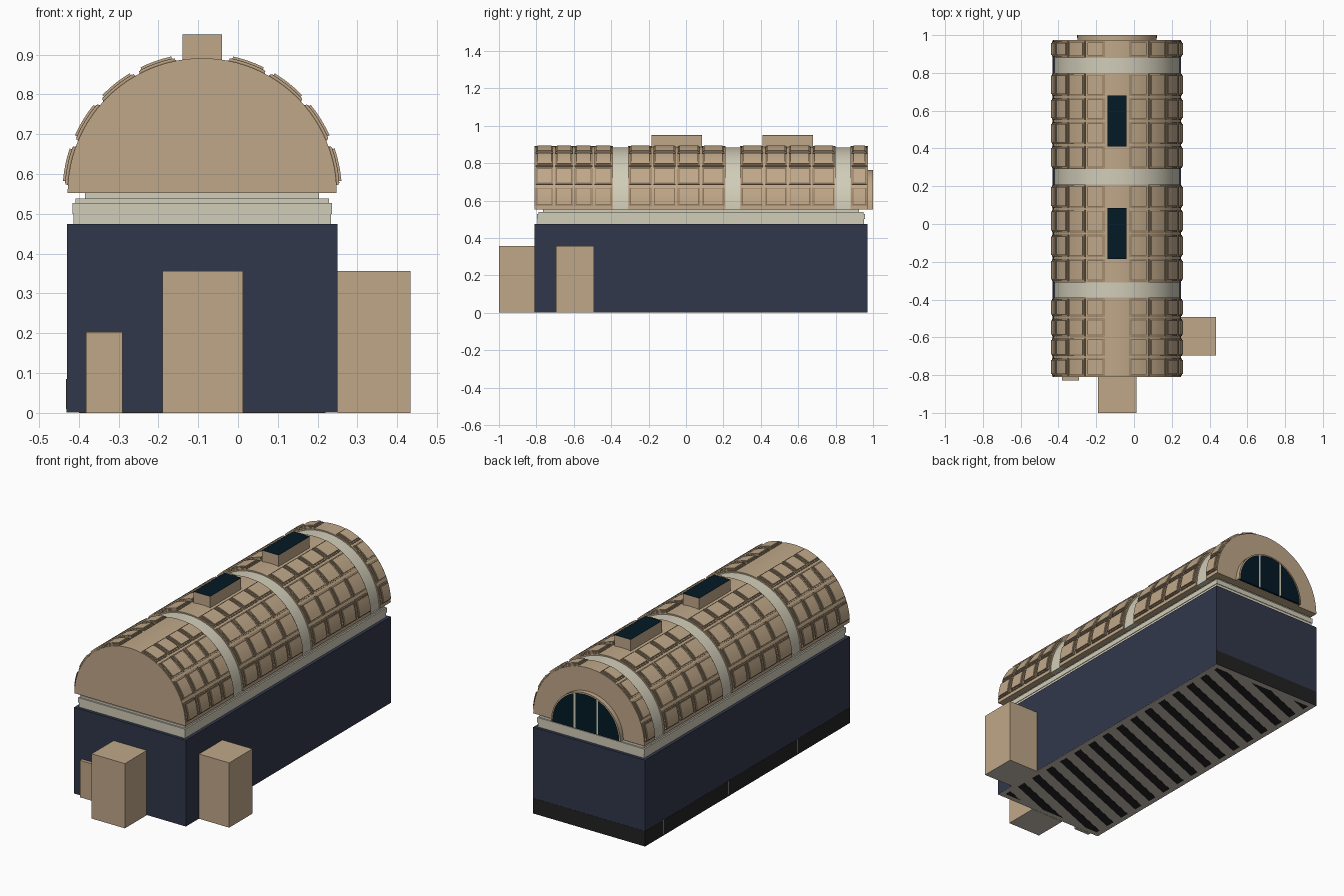
import bpy, bmesh, math

if "Cube" in bpy.data.objects:
    bpy.data.objects.remove(bpy.data.objects["Cube"])

CX, CZ = -0.09, 0.553            # vault axis
X0, X1, Y0, Y1 = -0.43, 0.25, -0.81, 0.97


def material(name, rgb):
    m = bpy.data.materials.new(name)
    m.diffuse_color = (*rgb, 1)
    m.use_nodes = True
    m.node_tree.nodes["Principled BSDF"].inputs["Base Color"].default_value = m.diffuse_color
    return m


TAN = material("tan stone", (0.525, 0.39, 0.25))
BROWN = material("coffer brown", (0.25, 0.17, 0.10))
NAVY = material("navy wall", (0.031, 0.039, 0.071))
CREAM = material("cream trim", (0.64, 0.61, 0.485))
GLASS = material("dark glass", (0.001, 0.010, 0.018))
BLACK = material("black base", (0.017, 0.016, 0.016))
GREY = material("grey floor", (0.58, 0.53, 0.45))


def finish(name, bm, mat):
    bmesh.ops.recalc_face_normals(bm, faces=bm.faces)
    me = bpy.data.meshes.new(name)
    bm.to_mesh(me)
    bm.free()
    me.materials.append(mat)
    me.shade_smooth()
    me.set_sharp_from_angle(angle=math.radians(25))
    ob = bpy.data.objects.new(name, me)
    bpy.context.scene.collection.objects.link(ob)
    return ob


def prism(bm, profile, offset):
    """Extrude a closed 3D outline by an offset."""
    a = [bm.verts.new(p) for p in profile]
    b = [bm.verts.new([p[i] + offset[i] for i in range(3)]) for p in profile]
    bm.faces.new(a)
    bm.faces.new(b)
    n = len(a)
    for i in range(n):
        bm.faces.new((a[i], a[(i + 1) % n], b[(i + 1) % n], b[i]))


def box(name, x0, x1, y0, y1, z0, z1, mat):
    bm = bmesh.new()
    prism(bm, [(x0, y0, z0), (x1, y0, z0), (x1, y1, z0), (x0, y1, z0)], (0, 0, z1 - z0))
    return finish(name, bm, mat)


def arc(r, a0, a1, y, n):
    out = []
    for i in range(n + 1):
        t = math.radians(a0 + (a1 - a0) * i / n)
        out.append((CX + r * math.cos(t), y, CZ + r * math.sin(t)))
    return out


def half_disc(name, r, y0, y1, mat):
    bm = bmesh.new()
    prism(bm, arc(r, 0, 180, y0, 48), (0, y1 - y0, 0))
    return finish(name, bm, mat)


def curved_plate(bm, r0, r1, a0, a1, y0, y1):
    prism(bm, arc(r1, a0, a1, y0, 4) + arc(r0, a0, a1, y0, 4)[::-1], (0, y1 - y0, 0))


# Hall body and floor
box("hall_walls", X0, X1, Y0, Y1, 0.002, 0.475, NAVY)
box("floor", X0, X1, Y0, Y1, 0.001, 0.002, GREY)

# Diagonal floor stripes, trimmed at both ends
bm = bmesh.new()
for i in range(18):
    c = -0.89 + i * 0.114
    lo, hi = c - 0.122, c + 0.122
    prism(bm, [(-0.40, lo - 0.026, 0), (0.22, hi - 0.026, 0),
               (0.22, hi + 0.026, 0), (-0.40, lo + 0.026, 0)], (0, 0, 0.001))
for y, d in ((Y0 + 0.03, -1), (Y1 - 0.03, 1)):
    bmesh.ops.bisect_plane(bm, geom=bm.verts[:] + bm.edges[:] + bm.faces[:],
                           plane_co=(0, y, 0), plane_no=(0, d, 0), clear_outer=True)
finish("floor_stripes", bm, BLACK)

# Baseboards on the back and left walls
box("back_baseboard", X0, X1, Y1, Y1 + 0.001, 0.001, 0.085, BLACK)
box("left_baseboard", X0 - 0.001, X0, Y0 + 0.001, Y1 + 0.001, 0.001, 0.085, BLACK)
for i, y in enumerate((-0.35, 0.245, 0.81)):
    box(f"baseboard_joint_{i + 1}", X0 - 0.002, X0, y - 0.003, y + 0.003, 0.01, 0.085, CREAM)

# Stepped cornice
for i, (inset, z0, z1) in enumerate([(0.017, 0.475, 0.50), (0.014, 0.50, 0.527),
                                     (0.022, 0.527, 0.538), (0.046, 0.538, 0.554)]):
    box(f"cornice_step_{i + 1}", X0 + inset, X1 - inset, Y0 + inset, Y1 - inset, z0, z1, CREAM)

# Barrel vault: coffered sections separated by ribs
sections = [(Y0, -0.39, 4), (-0.31, 0.21, 4), (0.29, 0.80, 4), (0.88, Y1 + 0.003, 1)]
rows = [(3.5, 19.8), (23, 40.3), (43, 60), (62.5, 78.5)]
frames, edges, panels = bmesh.new(), bmesh.new(), bmesh.new()
for k, (y0, y1, count) in enumerate(sections):
    half_disc(f"vault_section_{k + 1}", 0.338, y0, y1, TAN)
    if k < 3:
        half_disc(f"vault_rib_{k + 1}", 0.331, y1, sections[k + 1][0], CREAM)
    pitch = (y1 - y0) / count
    for j in range(count):
        ya, yb = y0 + j * pitch + 0.007, y0 + (j + 1) * pitch - 0.007
        for a, b in rows + [(180 - b, 180 - a) for a, b in rows]:
            curved_plate(edges, 0.33, 0.340, a - 0.3, b + 0.3, ya - 0.002, yb + 0.002)
            curved_plate(frames, 0.33, 0.344, a, b, ya, yb)
            curved_plate(edges, 0.335, 0.3455, a + 0.5, b - 0.5, ya + 0.003, yb - 0.003)
            curved_plate(panels, 0.335, 0.351, a + 1.3, b - 1.3, ya + 0.008, yb - 0.008)
finish("coffer_frames", frames, TAN)
finish("coffer_edges", edges, BROWN)
finish("coffer_panels", panels, TAN)

# Arched back window
half_disc("window_surround", 0.21, Y1, 0.985, TAN)
half_disc("window_glass", 0.204, 0.985, 0.997, GLASS)
bm = bmesh.new()
prism(bm, arc(0.211, 0, 180, 0.985, 40) + arc(0.204, 0, 180, 0.985, 40)[::-1], (0, 0.015, 0))
finish("window_rim", bm, TAN)
for side, name in ((-1, "left"), (1, "right")):
    x = CX + side * 0.069
    box(f"window_mullion_{name}", x - 0.005, x + 0.005, 0.99, 0.999, CZ, CZ + 0.191, CREAM)

# Skylights
for name, y0, y1 in (("front", -0.185, 0.085), ("rear", 0.41, 0.68)):
    box(f"skylight_{name}", -0.14, -0.04, y0, y1, 0.86, 0.949, TAN)
    box(f"skylight_glass_{name}", -0.14, -0.04, y0, y1, 0.949, 0.95, GLASS)

# Entrance blocks with grey thresholds, and small niche
for name, x0, x1, y0, y1, h in (("front_entrance", -0.19, 0.012, -1.0, Y0, 0.356),
                                ("right_entrance", X1, 0.433, -0.695, -0.492, 0.356),
                                ("small_front_niche", -0.382, -0.29, -0.828, Y0, 0.203)):
    box(name, x0, x1, y0, y1, 0.001, h, TAN)
    box(name + "_threshold", x0, x1, y0, y1, 0, 0.001, GREY)
